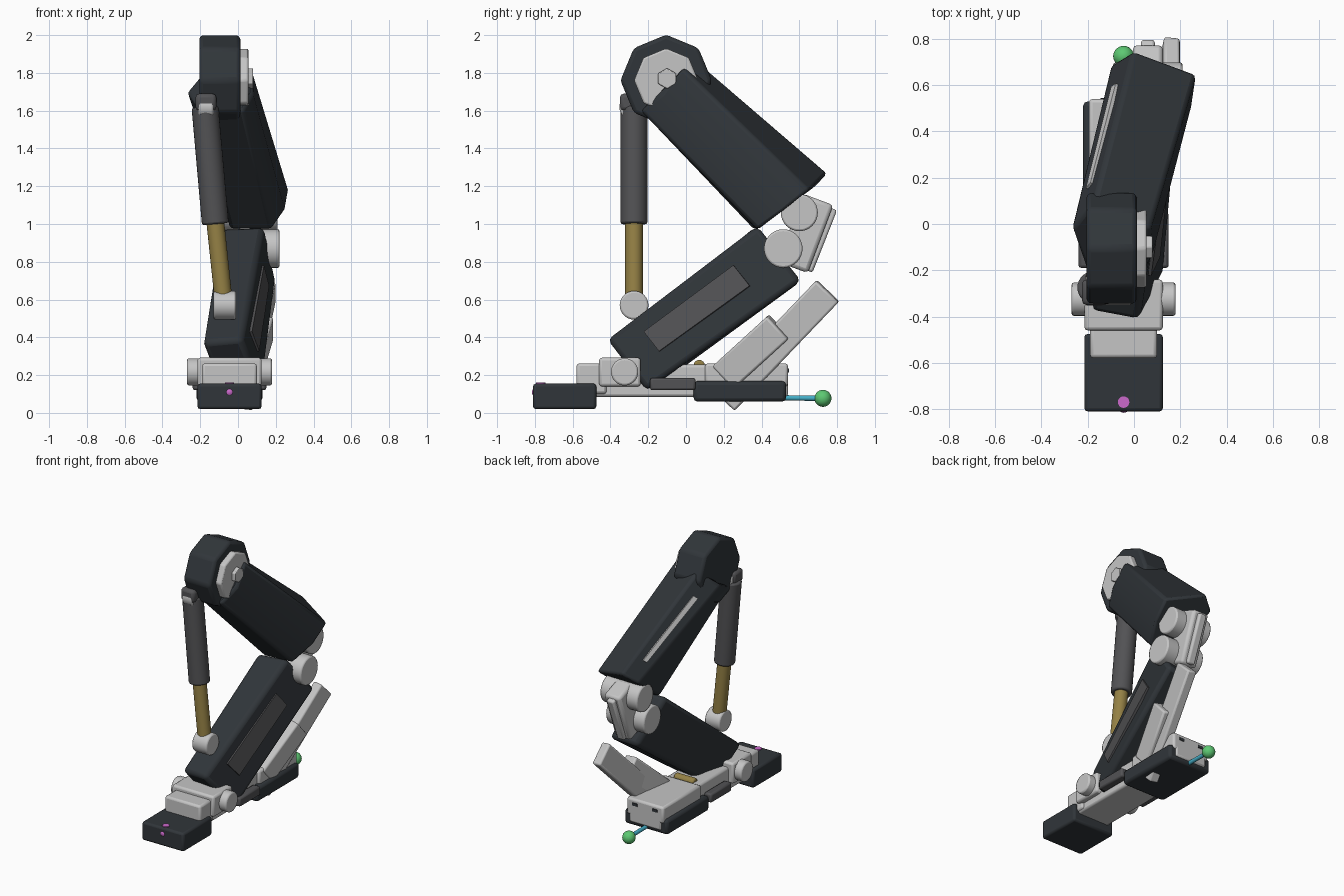
import bpy, bmesh, math
from mathutils import Vector

cube = bpy.data.objects.get("Cube")
if cube:
    bpy.data.objects.remove(cube, do_unlink=True)


def material(name, *rgb):
    m = bpy.data.materials.new(name)
    m.use_nodes = True
    m.diffuse_color = (*rgb, 1)
    m.node_tree.nodes["Principled BSDF"].inputs["Base Color"].default_value = (*rgb, 1)
    return m


dark = material("dark armour", .03, .036, .042)
grey = material("dark grey", .085, .085, .09)
silver = material("silver", .56, .56, .56)
brass = material("brass", .3, .22, .06)
green = material("green", .11, .58, .17)
blue = material("blue", .06, .43, .58)
pink = material("magenta", .6, .14, .6)


def finish(bm, name, mat, bevel=0):
    bmesh.ops.recalc_face_normals(bm, faces=bm.faces)
    mesh = bpy.data.meshes.new(name)
    bm.to_mesh(mesh)
    bm.free()
    mesh.materials.append(mat)
    ob = bpy.data.objects.new(name, mesh)
    bpy.context.collection.objects.link(ob)
    if bevel:
        mod = ob.modifiers.new("Bevel", 'BEVEL')
        mod.width = bevel
        mod.segments = 2
        mod.limit_method = 'ANGLE'
        mod.angle_limit = math.radians(25)
    bpy.ops.object.select_all(action='DESELECT')
    ob.select_set(True)
    bpy.context.view_layer.objects.active = ob
    bpy.ops.object.shade_smooth_by_angle(angle=math.radians(25))
    return ob


def loft(name, mat, a, b, bevel=.012):
    """Solid between two outlines with matching corners."""
    bm = bmesh.new()
    va = [bm.verts.new(p) for p in a]
    vb = [bm.verts.new(p) for p in b]
    bm.faces.new(va)
    bm.faces.new(vb)
    for i in range(len(va)):
        j = (i + 1) % len(va)
        bm.faces.new((va[i], va[j], vb[j], vb[i]))
    return finish(bm, name, mat, bevel)


def box(name, mat, x, y, z, bevel=.012):
    def ring(yy):
        return [(x[0], yy, z[0]), (x[1], yy, z[0]), (x[1], yy, z[1]), (x[0], yy, z[1])]
    return loft(name, mat, ring(y[0]), ring(y[1]), bevel)


def bar(name, mat, p, q, width, thick, bevel=.012):
    """Slanted box from p to q, thickness roughly along x."""
    p, q = Vector(p), Vector(q)
    d = (q - p).normalized()
    w = d.cross(Vector((1, 0, 0))).normalized()
    t = w.cross(d) * thick / 2
    w *= width / 2
    rings = [[c + w + t, c + w - t, c - w - t, c - w + t] for c in (p, q)]
    return loft(name, mat, *rings, bevel)


def rod(name, mat, p, q, r, sides=32, bevel=0, turn=0):
    p, q = Vector(p), Vector(q)
    d = (q - p).normalized()
    u = Vector((0, 0, 1)) if abs(d.x) > .5 else Vector((1, 0, 0))
    u = (u - d * u.dot(d)).normalized()
    v = d.cross(u)
    angles = [math.tau * (i + turn) / sides for i in range(sides)]
    rings = [[c + (u * math.cos(a) + v * math.sin(a)) * r for a in angles] for c in (p, q)]
    return loft(name, mat, *rings, bevel)


def axle(name, mat, x, y, z, r, sides=32, bevel=.01):
    return rod(name, mat, (x[0], y, z), (x[1], y, z), r, sides, bevel)


def ball(name, mat, centre, r):
    bm = bmesh.new()
    bmesh.ops.create_uvsphere(bm, u_segments=24, v_segments=14, radius=r)
    bmesh.ops.translate(bm, verts=bm.verts, vec=centre)
    return finish(bm, name, mat)


def plate(name, mat, edge_a, edge_b, s, t, outward, lift=.008):
    """Thin panel on the face between two long edges."""
    a0, a1, b0, b1 = map(Vector, (*edge_a, *edge_b))

    def at(u, v):
        return a0.lerp(a1, v).lerp(b0.lerp(b1, v), u)
    quad = [at(s[0], t[0]), at(s[1], t[0]), at(s[1], t[1]), at(s[0], t[1])]
    n = (quad[1] - quad[0]).cross(quad[3] - quad[0]).normalized()
    if n.dot(Vector(outward)) < 0:
        n = -n
    return loft(name, mat, [c - n * .03 for c in quad], [c + n * lift for c in quad], 0)


# Thigh: tapered six-sided shell, ridge first, then clockwise
thigh_top = [(-.17, .11, 1.82), (.07, -.02, 1.83), (.08, -.13, 1.69),
             (.03, -.24, 1.6), (-.2, -.22, 1.6), (-.27, -.02, 1.7)]
thigh_end = [(0, .75, 1.27), (.27, .65, 1.18), (.25, .52, 1.07),
             (.18, .38, .97), (-.04, .36, .97), (-.1, .69, 1.2)]
loft("thigh", dark, thigh_top, thigh_end, .018)
plate("thigh_vent", silver, (thigh_top[0], thigh_end[0]), (thigh_top[5], thigh_end[5]),
      (.42, .62), (.18, .82), (-1, 0, 1))

# Hip: octagonal housing with a bolted cap
axle("hip_housing", dark, (-.205, .012), -.105, 1.76, .242, 8, .02)
axle("hip_cap", silver, (0, .055), -.105, 1.76, .17, 8)
axle("hip_bolt", silver, (.03, .08), -.1, 1.77, .055, 6, .005)

# Piston
upper, middle, lower = Vector((-.175, -.275, 1.62)), Vector((-.12, -.275, 1)), Vector((-.075, -.275, .58))
rod("piston_sleeve", grey, upper, middle, .071, 28, .01)
rod("piston_rod", brass, middle.lerp(upper, .1), lower, .047, 24)
axle("piston_lower_joint", silver, (-.13, -.01), -.275, .57, .076)
axle("piston_upper_joint", silver, (-.21, -.13), -.285, 1.62, .068)
box("piston_bracket", grey, (-.225, -.115), (-.35, -.24), (1.6, 1.69), .02)

# Shin: four-sided tapered shell with a side panel
shin_low = [(-.19, -.38, .37), (.02, -.42, .39), (.13, -.21, .12), (-.09, -.19, .11)]
shin_high = [(-.09, .36, .98), (.14, .38, .99), (.2, .61, .7), (-.02, .6, .69)]
loft("shin", dark, shin_low, shin_high, .028)
plate("shin_panel", grey, (shin_low[1], shin_high[1]), (shin_low[2], shin_high[2]),
      (.25, .63), (.18, .77), (1, 0, 0))

# Knee: two rollers joined by a link
axle("knee_upper_roller", silver, (-.09, .21), .6, 1.06, .098)
axle("knee_lower_roller", silver, (-.09, .22), .515, .87, .102)
bar("knee_link", silver, (.06, .7, 1.13), (.06, .565, .77), .17, .13, .02)
bar("knee_link_rib", silver, (.06, .73, 1.1), (.06, .6, .77), .15, .06)

# Heel spur: long bar in a socket
bar("spur_bar", silver, (.165, .75, .645), (.045, .2, .07), .165, .07)
bar("spur_socket", silver, (.14, .49, .455), (.06, .2, .19), .165, .1)

# Foot body
MID = -.045


def across(half):
    return (MID - half, MID + half)


box("foot_beam", silver, across(.13), (-.56, .54), (.085, .255), .015)
box("heel_block", silver, across(.15), (.1, .54), (.14, .262), .015)
box("toe_pad", dark, across(.17), (-.81, -.475), (.02, .155), .015)
box("toe_knuckle", silver, across(.145), (-.58, -.42), (.1, .262), .015)
box("ankle_block", silver, across(.17), (-.46, -.24), (.14, .292), .015)
axle("ankle_axle", silver, across(.225), -.325, .217, .072)
box("heel_pad", dark, across(.175), (.04, .53), (.06, .168), .02)
axle("ankle_pin", brass, across(.08), .07, .25, .03)
for side, label in ((-1, "right"), (1, "left")):
    x = MID + side * .165
    box(label + "_foot_rail", grey, (x - .03, x + .03), (-.19, .05), (.12, .185))
    x = MID + side * .08
    box(label + "_heel_slot", dark, (x - .02, x + .02), (.53, .545), (.215, .235), 0)

# Heel feeler and toe marker
rod("heel_feeler", blue, (MID, .5, .08), (MID, .72, .077), .014, 16)
ball("feeler_tip", green, (MID, .725, .077), .045)
ball("toe_marker", pink, (MID, -.79, .11), .026)
rod("toe_marker_top", pink, (MID, -.77, .12), (MID, -.77, .16), .025, 20)
